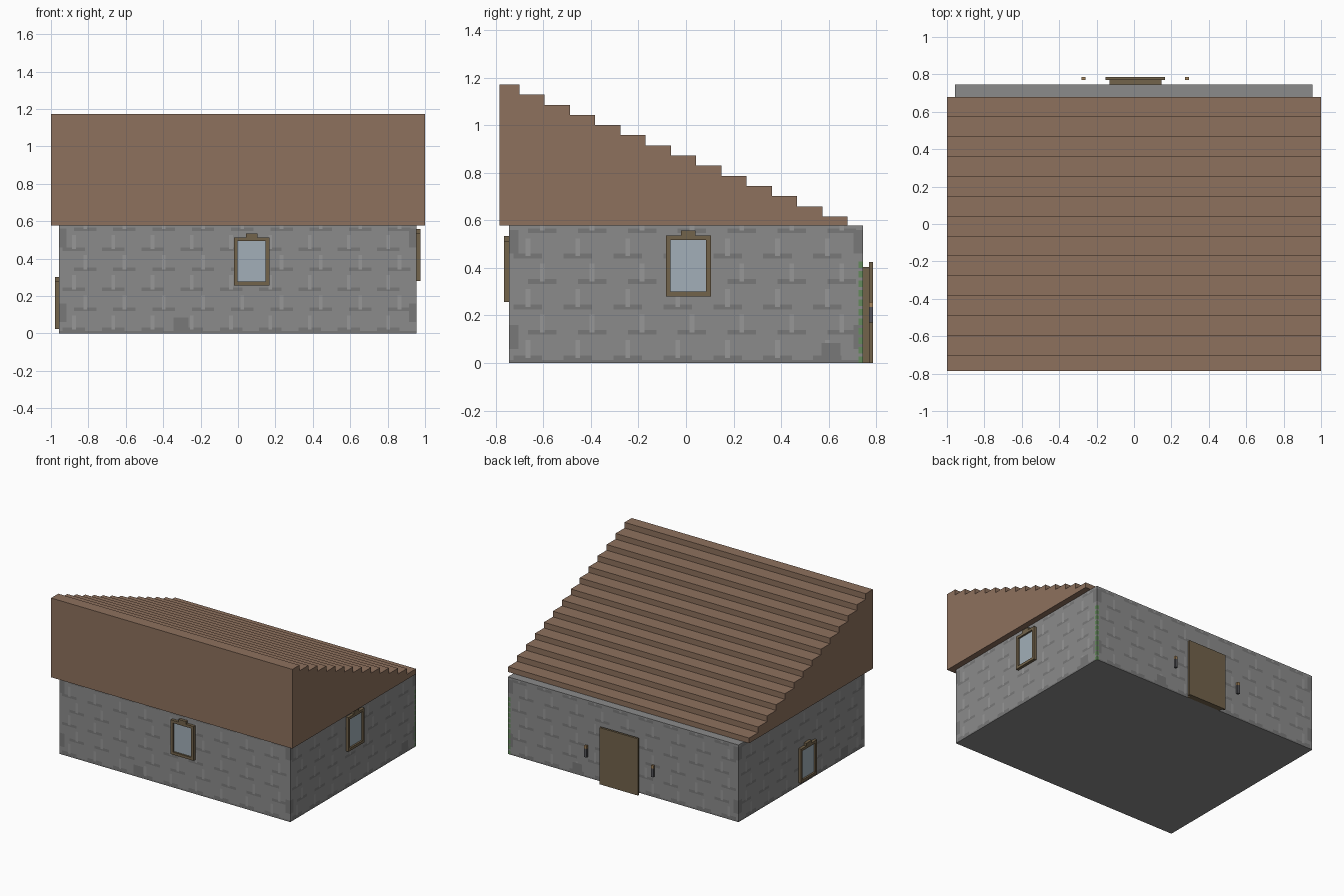
import bpy, bmesh

if "Cube" in bpy.data.objects:
    bpy.data.objects.remove(bpy.data.objects["Cube"])


def mat(name, r, g, b):
    m = bpy.data.materials.new(name)
    m.diffuse_color = (r, g, b, 1)
    m.use_nodes = True
    m.node_tree.nodes["Principled BSDF"].inputs["Base Color"].default_value = m.diffuse_color
    return m


STONE = mat("stone", 0.26, 0.26, 0.26)
DARK = mat("dark_stone", 0.19, 0.19, 0.19)
LIGHT = mat("light_stone", 0.31, 0.31, 0.31)
MOSS = mat("moss", 0.13, 0.26, 0.11)
ROOF = mat("roof_boards", 0.27, 0.165, 0.11)
WOOD = mat("wood", 0.17, 0.125, 0.07)
GLASS = mat("glass", 0.36, 0.43, 0.48)
IRON = mat("iron", 0.09, 0.09, 0.10)
FLAME = mat("torch_top", 0.38, 0.24, 0.11)

WX0, WX1, WY, WZ = -0.957, 0.955, 0.745, 0.578

# Each wall maps (along, outward, height) to world space
SIDES = {
    "front": lambda u, d, z: (u, -WY - d, z),
    "back": lambda u, d, z: (u, WY + d, z),
    "right": lambda u, d, z: (WX1 + d, u, z),
    "left": lambda u, d, z: (WX0 - d, u, z),
}


def finish(name, bm, mats):
    bmesh.ops.remove_doubles(bm, verts=bm.verts, dist=1e-5)
    bmesh.ops.recalc_face_normals(bm, faces=bm.faces)
    me = bpy.data.meshes.new(name)
    bm.to_mesh(me)
    bm.free()
    for m in mats:
        me.materials.append(m)
    ob = bpy.data.objects.new(name, me)
    bpy.context.collection.objects.link(ob)
    return ob


def side_box(name, side, u0, u1, d0, d1, z0, z1, m):
    a, b = SIDES[side](u0, d0, z0), SIDES[side](u1, d1, z1)
    bm = bmesh.new()
    bmesh.ops.create_cube(bm, size=1)
    for v in bm.verts:
        v.co = [(p + q) / 2 + c * (q - p) for p, q, c in zip(a, b, v.co)]
    return finish(name, bm, [m])


def stone_patches(u0, u1, block, moss):
    """Rectangles (u0, u1, z0, z1, material index); later ones win."""
    out = []
    for row in range(6):
        z = 0.012 + 0.107 * row
        u = u0 + 0.07 + 0.06 * (row % 2)
        while u < u1 - 0.06:
            out.append((u - 0.05, u + 0.07, z, z + 0.02, 1))
            out.append((u, u + 0.02, z + 0.01, z + 0.085, 2))
            u += 0.21
    for row in range(0, 6, 2):      # darker quoins at the corners
        z = 0.06 + 0.2 * row
        out += [(u0, u0 + 0.04, z, z + 0.1, 1), (u1 - 0.04, u1, z, z + 0.1, 1)]
    out.append((u0, u1, 0, 0.012, 1))
    out.append((block, block + 0.08, 0, 0.085, 1))
    if moss:
        for i in range(11):
            out.append((u1 - 0.02, u1, 0.04 * i, 0.04 * i + 0.028, 3))
    return out


# Stone walls: coloured grid of blocks on four sides, plain top and floor
bm = bmesh.new()
for side, u0, u1, block, moss in (
        ("front", WX0, WX1, -0.345, False), ("back", WX0, WX1, 0.34, True),
        ("right", -WY, WY, 0.57, True), ("left", -WY, WY, -0.55, False)):
    patches = stone_patches(u0, u1, block, moss)

    def cuts(lo, hi, values):
        return sorted({lo, hi} | {round(v, 4) for v in values if lo + .001 < v < hi - .001})
    us = cuts(u0, u1, [v for p in patches for v in p[:2]])
    zs = cuts(0, WZ, [v for p in patches for v in p[2:4]])
    f = SIDES[side]
    grid = [[bm.verts.new(f(u, 0, z)) for z in zs] for u in us]
    for i in range(len(us) - 1):
        for j in range(len(zs) - 1):
            face = bm.faces.new((grid[i][j], grid[i + 1][j],
                                 grid[i + 1][j + 1], grid[i][j + 1]))
            cu, cz = (us[i] + us[i + 1]) / 2, (zs[j] + zs[j + 1]) / 2
            for p in patches:
                if p[0] < cu < p[1] and p[2] < cz < p[3]:
                    face.material_index = p[4]
for z in (0, WZ):
    bm.faces.new([bm.verts.new(c) for c in
                  ((WX0, -WY, z), (WX1, -WY, z), (WX1, WY, z), (WX0, WY, z))])
finish("stone_walls", bm, [STONE, DARK, LIGHT, MOSS])

# Stepped lean-to roof: side profile extruded along x
STEPS, Y0, Y1 = 14, -0.785, 0.68
run, rise = 0.1062, 0.0427
profile = [(Y0, WZ)]
y_prev = Y0
for i in range(STEPS):
    y_next = Y1 - run * (STEPS - 1 - i)
    z = 1.172 - rise * i
    profile += [(y_prev, z), (y_next, z)]
    y_prev = y_next
profile.append((Y1, WZ))
bm = bmesh.new()
face = bm.faces.new([bm.verts.new((-1, y, z)) for y, z in profile])
ext = bmesh.ops.extrude_face_region(bm, geom=[face])
bmesh.ops.translate(bm, vec=(2, 0, 0),
                    verts=[v for v in ext["geom"] if isinstance(v, bmesh.types.BMVert)])
finish("stepped_roof", bm, [ROOF])

# Windows: four frame bars, a small cap and a recessed pane
for side, u, z in (("front", -0.022, 0.257), ("right", -0.085, 0.28), ("left", -0.155, 0.024)):
    w, h, t, d = 0.19, 0.257, 0.02, 0.021
    n = side + "_window_"
    side_box(n + "sill", side, u, u + w, 0, d, z, z + t, WOOD)
    side_box(n + "head", side, u, u + w, 0, d, z + h - t, z + h, WOOD)
    side_box(n + "jamb_a", side, u, u + t, 0, d, z + t, z + h - t, WOOD)
    side_box(n + "jamb_b", side, u + w - t, u + w, 0, d, z + t, z + h - t, WOOD)
    side_box(n + "cap", side, u + 0.064, u + 0.126, 0, d, z + h, z + h + 0.02, WOOD)
    side_box(n + "pane", side, u + t, u + w - t, 0, 0.008, z + t, z + h - t, GLASS)

# Door: backing slab and a wider outer leaf
side_box("door_backing", "back", -0.13, 0.147, 0, 0.026, 0, 0.405, WOOD)
side_box("door_leaf", "back", -0.152, 0.167, 0.026, 0.042, 0, 0.425, WOOD)

# Torches on either side of the door
for i, x in enumerate((-0.27, 0.283)):
    side_box(f"torch_body_{i}", "back", x - 0.01, x + 0.01, 0.026, 0.042, 0.17, 0.235, IRON)
    side_box(f"torch_top_{i}", "back", x - 0.01, x + 0.01, 0.026, 0.042, 0.235, 0.257, FLAME)
